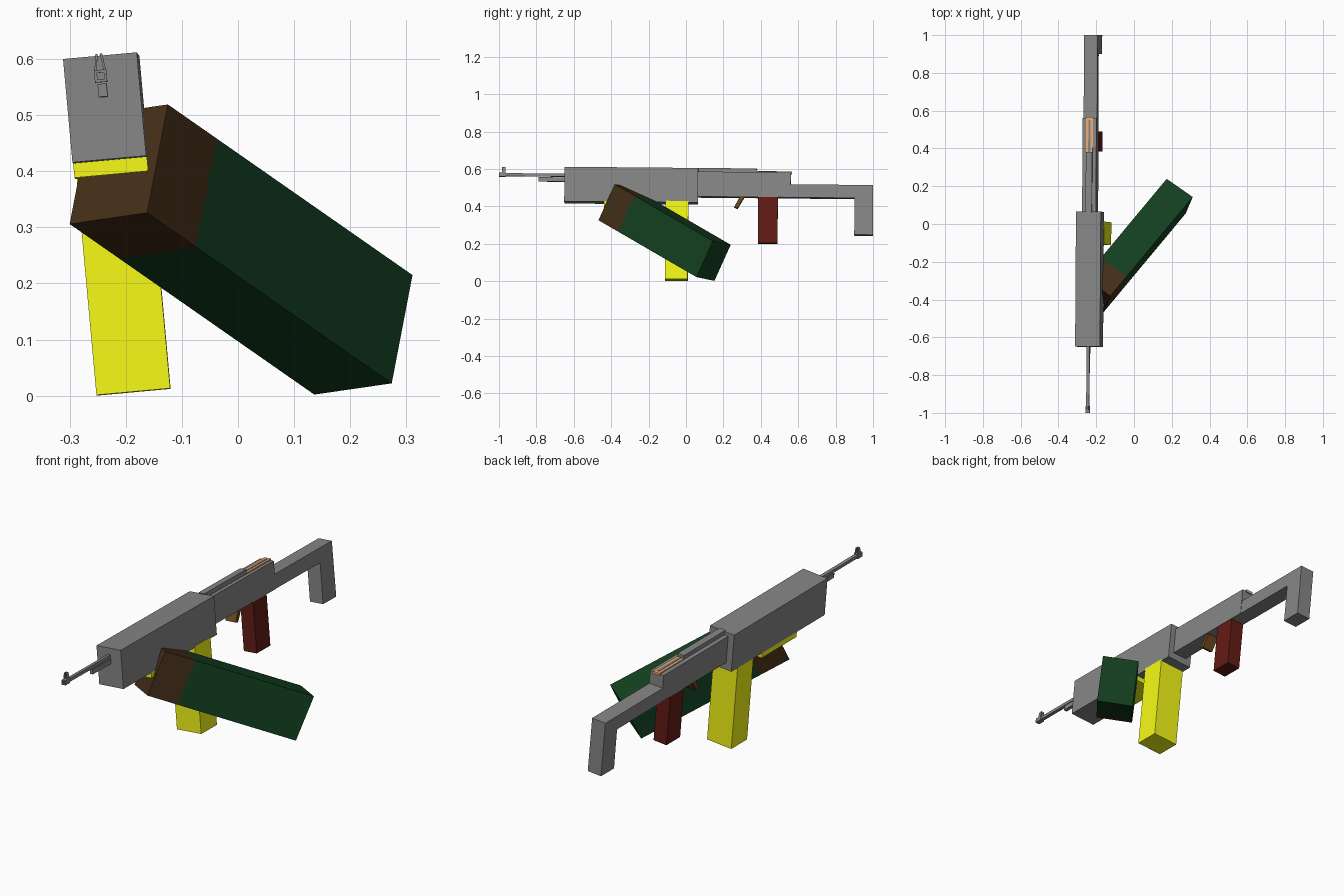
import bpy, bmesh, math
from mathutils import Matrix, Vector

if "Cube" in bpy.data.objects:
    bpy.data.objects.remove(bpy.data.objects["Cube"])

# The rifle lies along y with a slight roll, yaw and pitch
RIFLE = (Matrix.Translation((-0.2335, 0, 0.508))
         @ Matrix.Rotation(-0.0065, 4, 'Z') @ Matrix.Rotation(-0.009, 4, 'X')
         @ Matrix.Rotation(math.radians(-5.2), 4, 'Y'))


def material(name, r, g, b):
    m = bpy.data.materials.new(name)
    m.diffuse_color = (r, g, b, 1)
    m.use_nodes = True
    m.node_tree.nodes["Principled BSDF"].inputs["Base Color"].default_value = m.diffuse_color
    return m


GREY = material("gunmetal_grey", 0.24, 0.24, 0.24)
YELLOW = material("yellow", 0.92, 0.96, 0.008)
RED = material("dark_red", 0.126, 0.011, 0.007)
OCHRE = material("ochre", 0.15, 0.065, 0.012)
TAN = material("tan", 0.85, 0.42, 0.18)
GREEN = material("dark_green", 0.007, 0.052, 0.0145)
BROWN = material("dark_brown", 0.058, 0.027, 0.009)


def finish(name, bm, matrix, mat):
    bm.transform(matrix)
    bmesh.ops.recalc_face_normals(bm, faces=bm.faces[:])
    me = bpy.data.meshes.new(name)
    bm.to_mesh(me)
    bm.free()
    me.materials.append(mat)
    ob = bpy.data.objects.new(name, me)
    bpy.context.collection.objects.link(ob)
    return ob


def box(name, x, y, z, mat=GREY):
    """Box from (min, max) ranges in the rifle's frame."""
    bm = bmesh.new()
    bmesh.ops.create_cube(bm, size=1)
    mid = [(a + b) / 2 for a, b in (x, y, z)]
    size = [abs(b - a) for a, b in (x, y, z)]
    m = Matrix.Translation(mid) @ Matrix.Diagonal((*size, 1))
    return finish(name, bm, RIFLE @ m, mat)


def side_profile(name, pts, half, mat=GREY):
    """Closed (y, z) outline extruded across the rifle."""
    bm = bmesh.new()
    f = bm.faces.new([bm.verts.new((-half, y, z)) for y, z in pts])
    r = bmesh.ops.extrude_face_region(bm, geom=[f])
    bmesh.ops.translate(bm, vec=(2 * half, 0, 0),
                        verts=[v for v in r["geom"] if isinstance(v, bmesh.types.BMVert)])
    return finish(name, bm, RIFLE, mat)


def sheared_box(name, origin, a, b, c, mat):
    """Box spanned by three edge vectors from one corner."""
    bm = bmesh.new()
    bmesh.ops.create_cube(bm, size=1, matrix=Matrix.Translation((0.5, 0.5, 0.5)))
    m = Matrix((a, b, c)).transposed().to_4x4()
    return finish(name, bm, Matrix.Translation(origin) @ m, mat)


# Main body, receiver and hooked stock
box("fore_body", (-0.066, 0.066), (-0.65, 0.065), (-0.0925, 0.0925))
box("receiver", (-0.035, 0.038), (0.06, 0.56), (-0.058, 0.076))
side_profile("stock", [(0.555, 0.012), (1.0, 0.012), (1.002, -0.255),
                       (0.902, -0.255), (0.902, -0.058), (0.555, -0.058)], 0.036)

# Top rail and its pale inlay
box("top_rail", (-0.015, 0.018), (0.06, 0.38), (0.07, 0.097))
box("rail_inlay", (-0.016, 0.02), (0.38, 0.566), (0.07, 0.082), TAN)
box("inlay_strip", (-0.004, 0.008), (0.38, 0.55), (0.07, 0.084))

# Barrel, lower tube, muzzle ring and front sight
BX, BZ = 0.0, 0.053
box("barrel", (BX - 0.008, BX + 0.008), (-0.985, -0.64), (BZ - 0.008, BZ + 0.008))
box("lower_tube", (BX - 0.008, BX + 0.008), (-0.79, -0.64), (0.018, 0.041))
for s in (-1, 1):
    box("muzzle_side", (BX + s * 0.006, BX + s * 0.011), (-1.0, -0.965),
        (BZ - 0.011, BZ + 0.011))
    box("muzzle_cap", (BX - 0.006, BX + 0.006), (-1.0, -0.965),
        (BZ + s * 0.006, BZ + s * 0.011))
    turn = RIFLE.to_3x3()
    sheared_box("sight_ear", RIFLE @ Vector((BX + s * 0.011, -0.984, BZ + 0.004)),
                turn @ Vector((-s * 0.004, 0, 0)), turn @ Vector((0, 0.018, 0)),
                turn @ Vector((-s * 0.005, 0, 0.036)), GREY)

# Magazine, underside plate, grip and trigger
box("magazine", (-0.064, 0.068), (-0.107, 0.014), (-0.504, -0.085), YELLOW)
box("under_plate", (-0.066, 0.066), (-0.437, -0.17), (-0.118, -0.09), YELLOW)
box("grip", (-0.034, 0.036), (0.387, 0.492), (-0.304, -0.05), RED)
side_profile("trigger", [(0.277, -0.118), (0.259, -0.111), (0.292, -0.05),
                         (0.317, -0.05)], 0.028, OCHRE)

# Angled forearm block: brown end followed by a long green sleeve
corner = Vector((-0.162, -0.468, 0.326))
up = Vector((0.037, 0.087, 0.193))
side = Vector((-0.138, 0.096, -0.02))
along = Vector((0.436, 0.524, -0.304))
sheared_box("forearm_end", corner, side, up, along * 0.2, BROWN)
sheared_box("forearm_sleeve", corner + along * 0.2, side, up, along * 0.8, GREEN)
